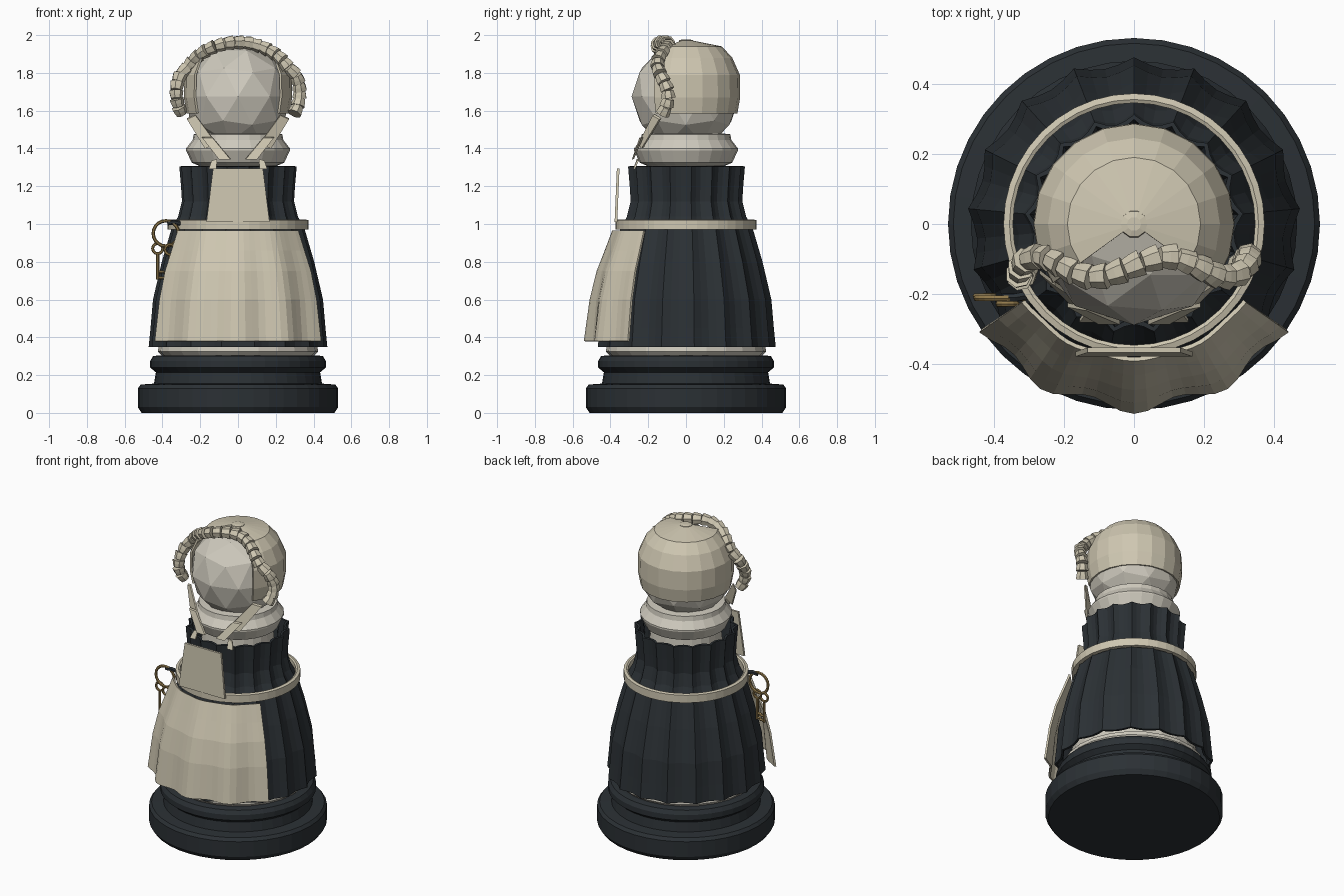
import bpy, bmesh, math
from math import sin, cos, pi, radians
from mathutils import Vector

if "Cube" in bpy.data.objects:
    bpy.data.objects.remove(bpy.data.objects["Cube"])


def material(name, rgb):
    m = bpy.data.materials.new(name)
    m.diffuse_color = (*rgb, 1)
    m.use_nodes = True
    m.node_tree.nodes["Principled BSDF"].inputs["Base Color"].default_value = m.diffuse_color
    return m


BLACK = material("black", (0.024, 0.03, 0.035))
IVORY = material("ivory", (0.62, 0.59, 0.51))
CLOTH = material("cloth", (0.62, 0.57, 0.44))
BRASS = material("brass", (0.28, 0.19, 0.07))


def finish(name, bm, mat):
    bmesh.ops.recalc_face_normals(bm, faces=bm.faces)
    me = bpy.data.meshes.new(name)
    bm.to_mesh(me)
    bm.free()
    me.materials.append(mat)
    ob = bpy.data.objects.new(name, me)
    bpy.context.collection.objects.link(ob)
    return ob


def revolve(name, prof, n, mat, a0=0.0, a1=360.0, wave=None, loop=False):
    """Spin (radius, z) points about z; wave(angle, z) is added to the radius."""
    bm = bmesh.new()
    full = a1 - a0 >= 360
    cols = []
    for i in range(n if full else n + 1):
        a = radians(a0 + (a1 - a0) * i / n)
        col = []
        for r, z in prof:
            q = max(r + (wave(a, z) if wave else 0), 0)
            col.append(bm.verts.new((q * cos(a), q * sin(a), z)))
        cols.append(col)
    k = len(prof)
    for i in range(n):
        c, d = cols[i], cols[(i + 1) % len(cols)]
        for j in range(k if loop else k - 1):
            bm.faces.new((c[j], d[j], d[(j + 1) % k], c[(j + 1) % k]))
    bmesh.ops.remove_doubles(bm, verts=bm.verts, dist=1e-5)
    return finish(name, bm, mat)


def solidify(ob, t, offset=-1):
    m = ob.modifiers.new("thickness", 'SOLIDIFY')
    m.thickness, m.offset = t, offset
    return ob


def tube(bm, pts, radii, n=8, closed=False):
    """Sweep an n-sided ring along a path."""
    pts = [Vector(p) for p in pts]
    rings, m = [], len(pts)
    for i, p in enumerate(pts):
        a = pts[(i - 1) % m] if closed or i else p
        b = pts[(i + 1) % m] if closed or i < m - 1 else p
        t = (b - a).normalized()
        u = Vector((0, 1, 0.01)).cross(t).normalized()
        v = t.cross(u)
        r = radii if isinstance(radii, float) else radii[i]
        rings.append([bm.verts.new(p + r * (u * cos(2 * pi * k / n) + v * sin(2 * pi * k / n)))
                      for k in range(n)])
    for i in range(m if closed else m - 1):
        c, d = rings[i], rings[(i + 1) % m]
        for k in range(n):
            bm.faces.new((c[k], c[(k + 1) % n], d[(k + 1) % n], d[k]))
    if not closed:
        bm.faces.new(rings[0])
        bm.faces.new(rings[-1])


def circle(x, y, z, r, n, a0=0, a1=360):
    return [(x + r * cos(radians(a0 + (a1 - a0) * i / n)), y,
             z + r * sin(radians(a0 + (a1 - a0) * i / n))) for i in range(n)]


def prism(name, quad, depth, mat):
    """Flat panel: corner points pushed back by a depth vector."""
    bm = bmesh.new()
    f = bm.faces.new([bm.verts.new(p) for p in quad])
    e = bmesh.ops.extrude_face_region(bm, geom=[f])
    bm.faces.new([l.vert for l in reversed(f.loops)]) if not f.is_valid else None
    bmesh.ops.translate(bm, vec=depth, verts=[g for g in e["geom"] if isinstance(g, bmesh.types.BMVert)])
    return finish(name, bm, mat)


# plinth
revolve("base", [(0, 0), (.51, 0), (.53, .03), (.53, .13), (.515, .15), (.445, .155), (.435, .215),
                 (.465, .24), (.465, .275), (.45, .30), (.42, .305), (0, .305)], 40, BLACK)

# ivory body under the dress, with collar
revolve("body", [(0, .30), (.40, .30), (.425, .325), (.42, .35), (.39, .36), (.34, .6), (.24, 1.0),
                 (.21, 1.31), (.245, 1.325), (.275, 1.39), (.275, 1.40), (.24, 1.445),
                 (.235, 1.475), (.19, 1.48), (0, 1.48)], 24, IVORY)

# pleated dress
solidify(revolve("dress", [(.475, .35), (.465, .45), (.452, .6), (.405, .8), (.355, .97), (.318, 1.04),
                           (.298, 1.12), (.303, 1.2), (.312, 1.305)], 68, BLACK,
                 a0=90, a1=450, wave=lambda a, z: -.026 * abs(sin(8.5 * (a - pi / 2)))), .014)

# waist belt
revolve("belt", [(.345, .97), (.372, .97), (.372, 1.02), (.355, 1.025), (.345, 1.02)], 40, CLOTH, loop=True)

# wavy apron skirt
def apron_wave(a, z):
    return .018 * cos((a + pi / 2) * 12.5) * (1 - (z - .38) / .7)

solidify(revolve("apron", [(.523, .38), (.498, .6), (.465, .75), (.425, .86), (.388, .965)], 26, CLOTH,
                 a0=-145, a1=-35, wave=apron_wave), .012)

# apron bib
prism("bib", [(-.167, -.378, 1.01), (.167, -.378, 1.01), (.132, -.366, 1.295), (-.132, -.366, 1.295)],
      (0, .014, 0), CLOTH)

# head
bm = bmesh.new()
bmesh.ops.create_icosphere(bm, subdivisions=2, radius=.286)
bmesh.ops.translate(bm, vec=(0, -.002, 1.675), verts=bm.verts)
finish("head", bm, IVORY)

# bonnet, open at the front
solidify(revolve("bonnet", [(.272, 1.585), (.287, 1.67), (.285, 1.79), (.245, 1.88), (.19, 1.94), (.03, 1.972)],
                 14, CLOTH, a0=-36, a1=216), .012)
revolve("bonnet_button", [(0, 1.955), (.04, 1.955), (.038, 1.973), (.02, 1.978), (0, 1.978)], 10, CLOTH)

# ruffle over the bonnet, made of tapered beads along a wavy arc
bm = bmesh.new()
def ruffle(t):
    a = radians(205 - 230 * t)
    x = .31 * cos(a) * (1.06 if abs(cos(a)) > .9 else 1)
    return Vector((x, -.122 + .03 * sin(2 * pi * (t * 3 - .48)), 1.695 + .268 * sin(a)))

N = 25
for i in range(N):
    p, q = ruffle(i / N), ruffle((i + .94) / N)
    tube(bm, [p, p.lerp(q, .5), q], [.03, .036, .039], 7)
finish("ruffle", bm, CLOTH)

# ribbon straps tied under the chin
for s, side in ((-1, "left"), (1, "right")):
    prism("strap_" + side, [(s * .27, -.13, 1.56), (s * .225, -.165, 1.58),
                            (s * .115, -.24, 1.43), (s * .175, -.225, 1.405)], (0, -.012, -.006), CLOTH)
    prism("ribbon_" + side, [(s * .19, -.225, 1.46), (s * .135, -.235, 1.46),
                             (s * .04, -.275, 1.345), (s * .10, -.275, 1.345)], (0, -.012, -.004), CLOTH)
    prism("ribbon_tail_" + side, [(s * .11, -.25, 1.345), (s * .14, -.25, 1.335),
                                  (s * .155, -.27, 1.29), (s * .115, -.27, 1.29)], (0, -.01, 0), CLOTH)

# belt loop holding the key ring
bm = bmesh.new()
tube(bm, [(-.375, -.21, 1.005), (-.34, -.21, 1.01), (-.29, -.2, 1.0)], .013, 6)
finish("belt_loop", bm, BLACK)

# key ring
bm = bmesh.new()
tube(bm, circle(-.382, -.212, .95, .067, 20), .009, 6, closed=True)
finish("key_ring", bm, BRASS)

# keys: bow, shaft and bit
for name, x, y, z, s in (("key_outer", -.425, -.205, .87, 1), ("key_inner", -.36, -.228, .865, -1)):
    bm = bmesh.new()
    tube(bm, circle(x, y, z, .027, 12), .008, 6, closed=True)
    tube(bm, [(x, y, z - .025), (x, y, z - .165)], .009, 6)
    for dz in (.125, .155):
        tube(bm, [(x, y, z - dz), (x + s * .032, y, z - dz)], .008, 4)
    finish(name, bm, BRASS)
